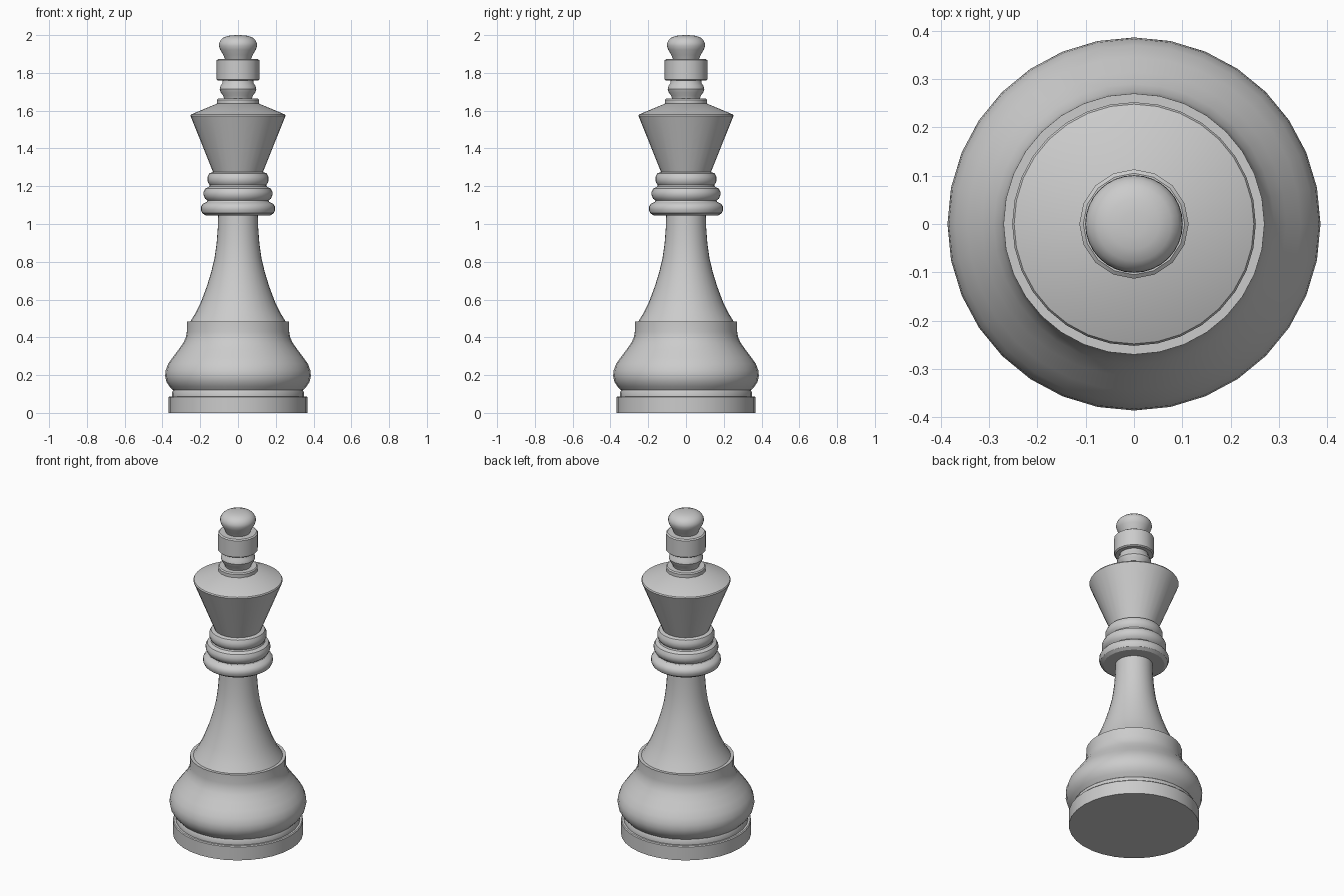
import bpy, bmesh, math

cube = bpy.data.objects.get("Cube")
if cube:
    bpy.data.objects.remove(cube, do_unlink=True)

# Single plain grey material
grey = bpy.data.materials.new("plain_grey")
grey.use_nodes = True
COLOR = (0.6, 0.6, 0.6, 1.0)
grey.diffuse_color = COLOR
grey.node_tree.nodes["Principled BSDF"].inputs["Base Color"].default_value = COLOR


def lathe(name, profile, sides=32):
    """Turn a bottom-to-top (radius, height) profile around z; ends close on the axis."""
    points = [(0, profile[0][1])] + profile + [(0, profile[-1][1])]
    if profile[-1][0] == 0:
        points.pop()
    bm = bmesh.new()
    verts = [bm.verts.new((r, 0, z)) for r, z in points]
    edges = [bm.edges.new(pair) for pair in zip(verts, verts[1:])]
    bmesh.ops.spin(bm, geom=verts + edges, cent=(0, 0, 0), axis=(0, 0, 1),
                   angle=math.tau, steps=sides)
    bmesh.ops.remove_doubles(bm, verts=bm.verts, dist=0.0002)
    bmesh.ops.recalc_face_normals(bm, faces=bm.faces)
    mesh = bpy.data.meshes.new(name)
    bm.to_mesh(mesh)
    bm.free()
    mesh.materials.append(grey)
    obj = bpy.data.objects.new(name, mesh)
    bpy.context.collection.objects.link(obj)
    bpy.ops.object.select_all(action='DESELECT')
    obj.select_set(True)
    bpy.context.view_layer.objects.active = obj
    bpy.ops.object.shade_smooth_by_angle(angle=math.radians(32))
    return obj


# Foot: plinth disc, then a thin step
lathe("base_disc", [(0.367, 0), (0.367, 0.083), (0.362, 0.088)])
lathe("base_step", [(0.35, 0.085), (0.35, 0.108), (0.343, 0.122)])

# Rounded lower body ending in a straight rim
lathe("base_bulge", [(0.345, 0.12), (0.363, 0.14), (0.379, 0.165), (0.386, 0.195),
                     (0.383, 0.225), (0.370, 0.26), (0.345, 0.295), (0.315, 0.335),
                     (0.290, 0.37), (0.276, 0.40), (0.271, 0.43), (0.270, 0.485)])

# Flared stem
lathe("stem", [(0.253, 0.483), (0.224, 0.53), (0.195, 0.59), (0.165, 0.67),
               (0.142, 0.745), (0.124, 0.82), (0.113, 0.90), (0.107, 0.98),
               (0.105, 1.05)])

# Three stacked neck rings
lathe("lower_neck_ring", [(0.172, 1.046), (0.190, 1.058), (0.197, 1.075), (0.196, 1.092),
                          (0.187, 1.106), (0.165, 1.117), (0.158, 1.13)])
lathe("middle_neck_ring", [(0.160, 1.122), (0.174, 1.134), (0.182, 1.152), (0.182, 1.170),
                           (0.173, 1.188), (0.153, 1.198), (0.148, 1.21)])
lathe("upper_neck_ring", [(0.148, 1.205), (0.157, 1.216), (0.162, 1.232), (0.161, 1.250),
                          (0.152, 1.268), (0.135, 1.274)])

# Flared head with a sloping top
lathe("head_cup", [(0.128, 1.265), (0.252, 1.573), (0.248, 1.58), (0.112, 1.637)])

# Finial: seat ring, bead, band and knob
lathe("finial_seat", [(0.112, 1.632), (0.112, 1.657), (0.106, 1.664)], 16)
lathe("finial_bead", [(0.073, 1.66), (0.078, 1.678), (0.091, 1.696), (0.097, 1.714),
                      (0.092, 1.732), (0.083, 1.745), (0.080, 1.765)])
lathe("finial_band", [(0.106, 1.759), (0.113, 1.765), (0.113, 1.867), (0.105, 1.873)], 16)
lathe("finial_knob", [(0.066, 1.865), (0.078, 1.895), (0.094, 1.922), (0.101, 1.943),
                      (0.100, 1.958), (0.092, 1.974), (0.077, 1.987), (0.052, 1.996),
                      (0.025, 1.999), (0, 2.0)])
